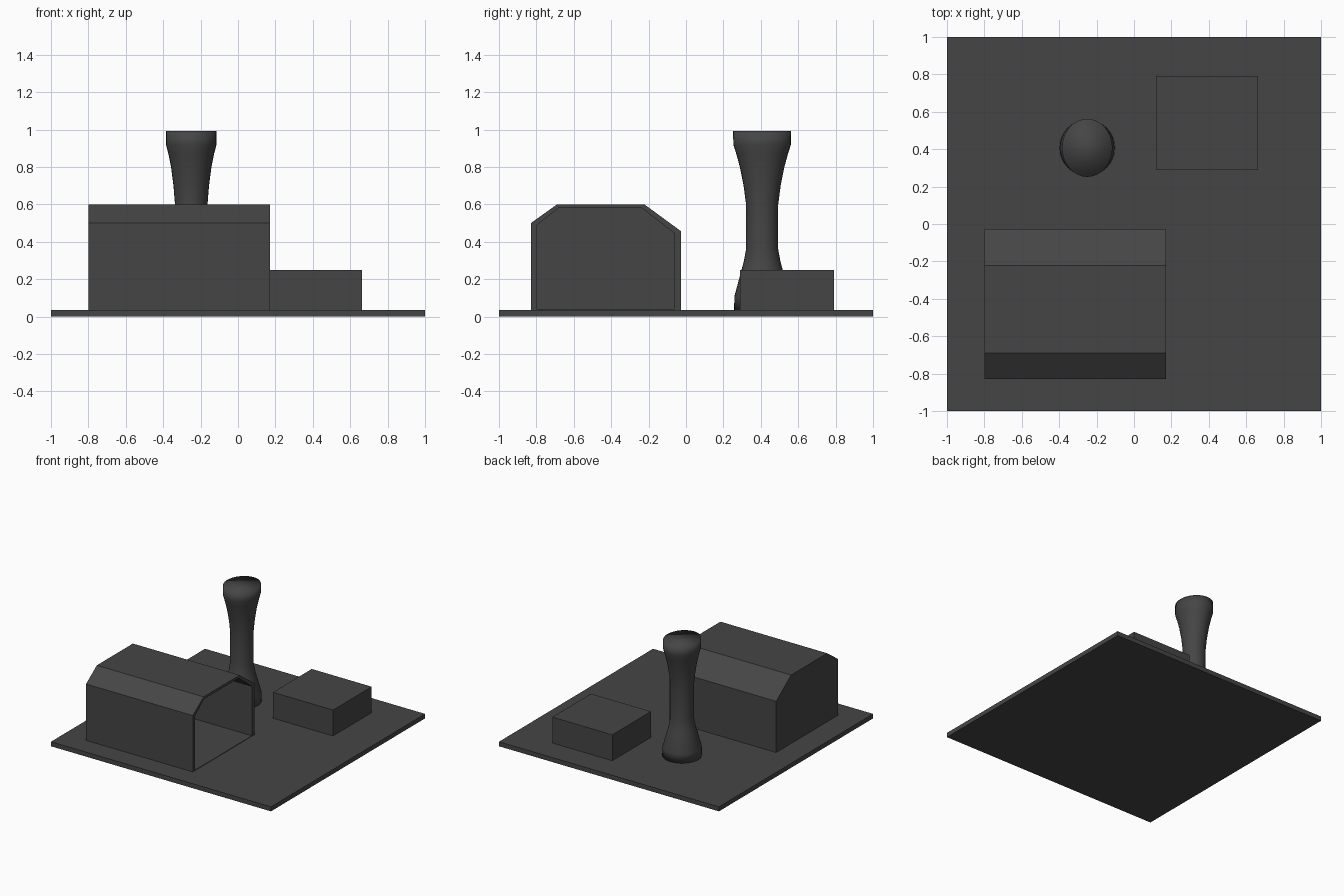
import bpy, bmesh, math

if "Cube" in bpy.data.objects:
    bpy.data.objects.remove(bpy.data.objects["Cube"])

mat = bpy.data.materials.new("dark_grey")
mat.diffuse_color = (0.06, 0.06, 0.06, 1)
mat.use_nodes = True
mat.node_tree.nodes["Principled BSDF"].inputs["Base Color"].default_value = mat.diffuse_color


def finish(name, bm, smooth=False):
    bmesh.ops.recalc_face_normals(bm, faces=bm.faces)
    me = bpy.data.meshes.new(name)
    bm.to_mesh(me)
    bm.free()
    me.materials.append(mat)
    for p in me.polygons:
        p.use_smooth = smooth
    ob = bpy.data.objects.new(name, me)
    bpy.context.collection.objects.link(ob)
    return ob


def box(name, lo, hi):
    bm = bmesh.new()
    bmesh.ops.create_cube(bm, size=1)
    for v in bm.verts:
        v.co = [a + (c + 0.5) * (b - a) for a, b, c in zip(lo, hi, v.co)]
    return finish(name, bm)


def bridge(bm, a, b):
    n = len(a)
    for i in range(n):
        j = (i + 1) % n
        bm.faces.new((a[i], a[j], b[j], b[i]))


# ground slab and low block
FLOOR = 0.037
box("base_plate", (-1, -1, 0), (1, 1, FLOOR))
box("low_block", (0.117, 0.288, FLOOR), (0.662, 0.79, 0.25))

# hangar: chamfered shell, open at the right end, closed at the left
outer = [(-0.83, FLOOR), (-0.83, 0.5), (-0.69, 0.6), (-0.222, 0.6),
         (-0.028, 0.458), (-0.028, FLOOR)]
inner = [(-0.80, FLOOR + 0.004), (-0.80, 0.487), (-0.684, 0.58), (-0.235, 0.58),
         (-0.063, 0.447), (-0.063, FLOOR + 0.004)]
bm = bmesh.new()
rings = [[bm.verts.new((x, y, z)) for y, z in prof]
         for x, prof in ((-0.80, outer), (0.17, outer), (0.17, inner), (-0.77, inner))]
for a, b in zip(rings, rings[1:]):
    bridge(bm, a, b)
bm.faces.new(rings[0])
bm.faces.new(rings[-1])
finish("hangar", bm)

# tower: oval column with a narrow waist (height, x radius, y radius)
profile = [(FLOOR, 0.148, 0.150), (0.11, 0.145, 0.148), (0.25, 0.106, 0.110),
           (0.30, 0.095, 0.097), (0.36, 0.087, 0.086), (0.60, 0.087, 0.086),
           (0.70, 0.095, 0.099), (0.80, 0.108, 0.119), (0.87, 0.122, 0.138),
           (0.92, 0.135, 0.154), (0.993, 0.135, 0.155)]
SIDES = 32
bm = bmesh.new()
rings = []
for z, rx, ry in profile:
    rings.append([bm.verts.new((-0.25 + rx * math.cos(t), 0.407 + ry * math.sin(t), z))
                  for t in (2 * math.pi * i / SIDES for i in range(SIDES))])
for a, b in zip(rings, rings[1:]):
    bridge(bm, a, b)
bm.faces.new(rings[0])
bm.faces.new(rings[-1])
finish("tower", bm, smooth=True)
